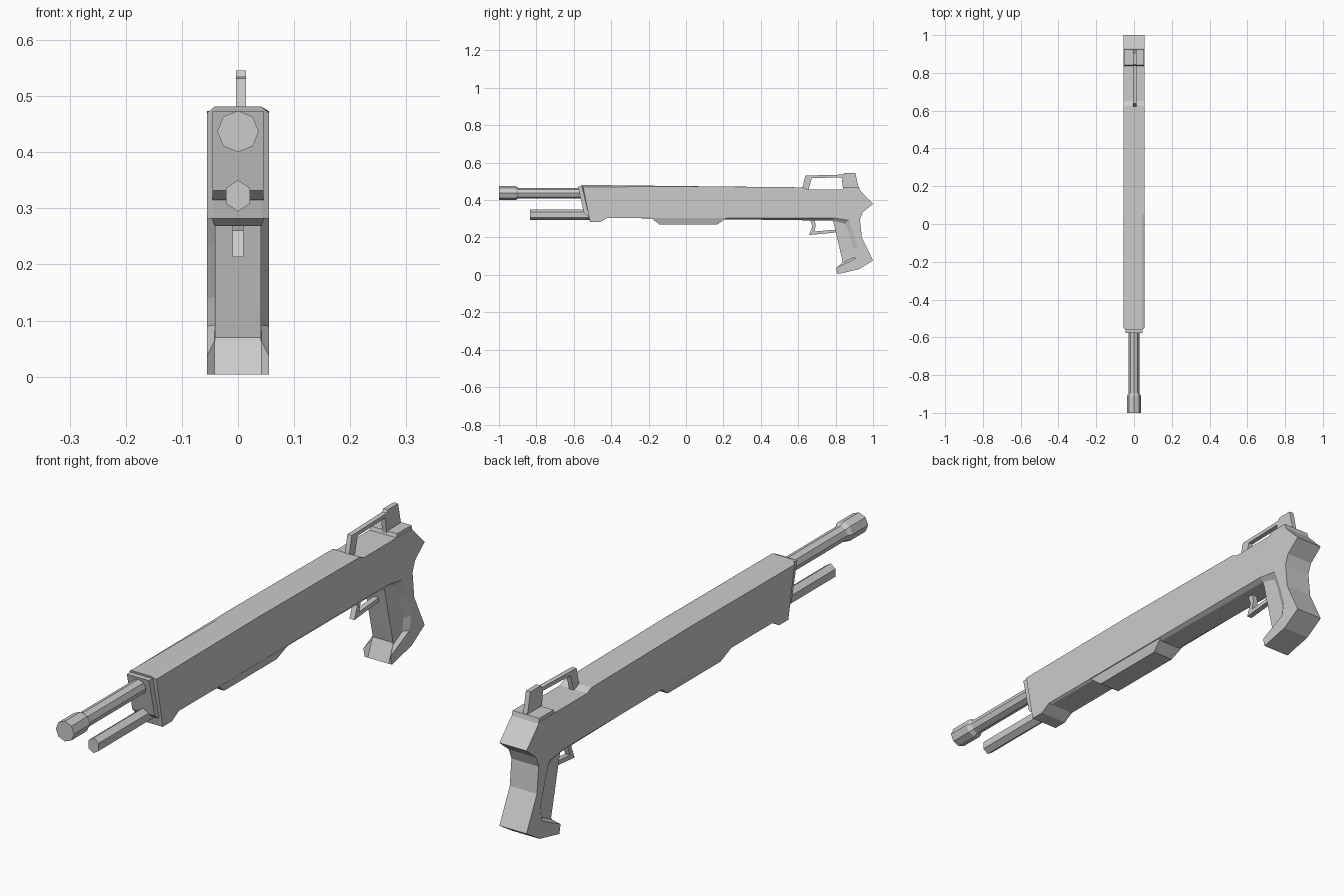
import bpy, bmesh, math
from mathutils import Matrix


def finish(name, bm):
    bmesh.ops.recalc_face_normals(bm, faces=bm.faces)
    me = bpy.data.meshes.new(name)
    bm.to_mesh(me)
    bm.free()
    ob = bpy.data.objects.new(name, me)
    bpy.context.collection.objects.link(ob)
    return ob


def loft(name, rings):
    """Skin a list of equal-length point rings and cap both ends."""
    bm = bmesh.new()
    vs = [[bm.verts.new(p) for p in r] for r in rings]
    n = len(vs[0])
    for a, b in zip(vs, vs[1:]):
        for i in range(n):
            j = (i + 1) % n
            bm.faces.new((a[i], a[j], b[j], b[i]))
    bm.faces.new(vs[0])
    bm.faces.new(vs[-1])
    bmesh.ops.remove_doubles(bm, verts=bm.verts, dist=1e-5)
    return finish(name, bm)


def slab(name, half, profile, cx=0.0):
    """Extrude a (y, z) profile across x."""
    return loft(name, [[(cx + s * half, y, z) for y, z in profile] for s in (-1, 1)])


def tube(name, sides, z, stations, sx=1.0):
    """Faceted tube along y, one corner up; stations are (y, radius)."""
    ang = [2 * math.pi * i / sides for i in range(sides)]
    return loft(name, [[(sx * r * math.sin(a), y, z + r * math.cos(a)) for a in ang]
                       for y, r in stations])


# Receiver and grip: one side outline, with chamfered top front and recessed grip front
def outline(front_top, top_mid, grip_front):
    return ([front_top, top_mid, (0.625, 0.468), (0.65, 0.457), (0.925, 0.457),
             (1.0, 0.38), (0.945, 0.335), (0.93, 0.296), (0.94, 0.20), (1.0, 0.077),
             (0.925, 0.03), (0.81, 0.004)] + grip_front +
            [(-0.42, 0.305), (-0.46, 0.282), (-0.513, 0.282)])


outer = outline((-0.55, 0.47), (0.05, 0.473),
                [(0.803, 0.037), (0.912, 0.09), (0.92, 0.14), (0.89, 0.24), (0.868, 0.292), (0.785, 0.305)])
inset = outline((-0.56, 0.481), (0.05, 0.474),
                [(0.835, 0.063), (0.89, 0.092), (0.895, 0.14), (0.868, 0.235), (0.85, 0.275), (0.785, 0.29)])
front = outline((-0.56, 0.481), (0.05, 0.474),
                [(0.835, 0.063), (0.838, 0.07), (0.826, 0.12), (0.805, 0.21), (0.79, 0.275), (0.785, 0.29)])
half_rings = [(0.055, outer), (0.042, inset), (0.041, front)]
rings = [(-x, p) for x, p in half_rings] + [(x, p) for x, p in reversed(half_rings)]
loft("receiver_and_grip", [[(x, y, z) for y, z in p] for x, p in rings])

# Plate around the barrel
slab("front_plate", 0.045, [(-0.578, 0.473), (-0.546, 0.332), (-0.525, 0.315),
                            (-0.45, 0.315), (-0.45, 0.473)])

# Barrel with muzzle, and the lower tube
tube("barrel", 8, 0.437, [(-1.0, 0.037), (-0.91, 0.037), (-0.895, 0.028), (-0.5, 0.028)])
tube("lower_tube", 6, 0.322, [(-0.835, 0.028), (-0.45, 0.028)], 0.87)

# Tapered foregrip under the receiver
loft("foregrip", [[(-w, y0, z), (w, y0, z), (w, y1, z), (-w, y1, z)]
                  for w, y0, y1, z in ((0.0545, -0.19, 0.22, 0.307), (0.042, -0.14, 0.165, 0.268))])

# Rear block and thin carrying handle with rear sight
slab("rear_block", 0.054, [(0.835, 0.45), (0.842, 0.47), (0.925, 0.47), (0.93, 0.45)])
slab("carry_handle", 0.009, [(0.62, 0.455), (0.638, 0.531), (0.84, 0.536), (0.845, 0.546),
                             (0.905, 0.546), (0.925, 0.455), (0.84, 0.455), (0.832, 0.522),
                             (0.672, 0.517), (0.655, 0.455)], 0.005)

# Trigger guard
slab("trigger_guard", 0.01, [(0.658, 0.31), (0.676, 0.26), (0.658, 0.213), (0.815, 0.228),
                             (0.815, 0.243), (0.685, 0.232), (0.694, 0.262), (0.684, 0.31)])
